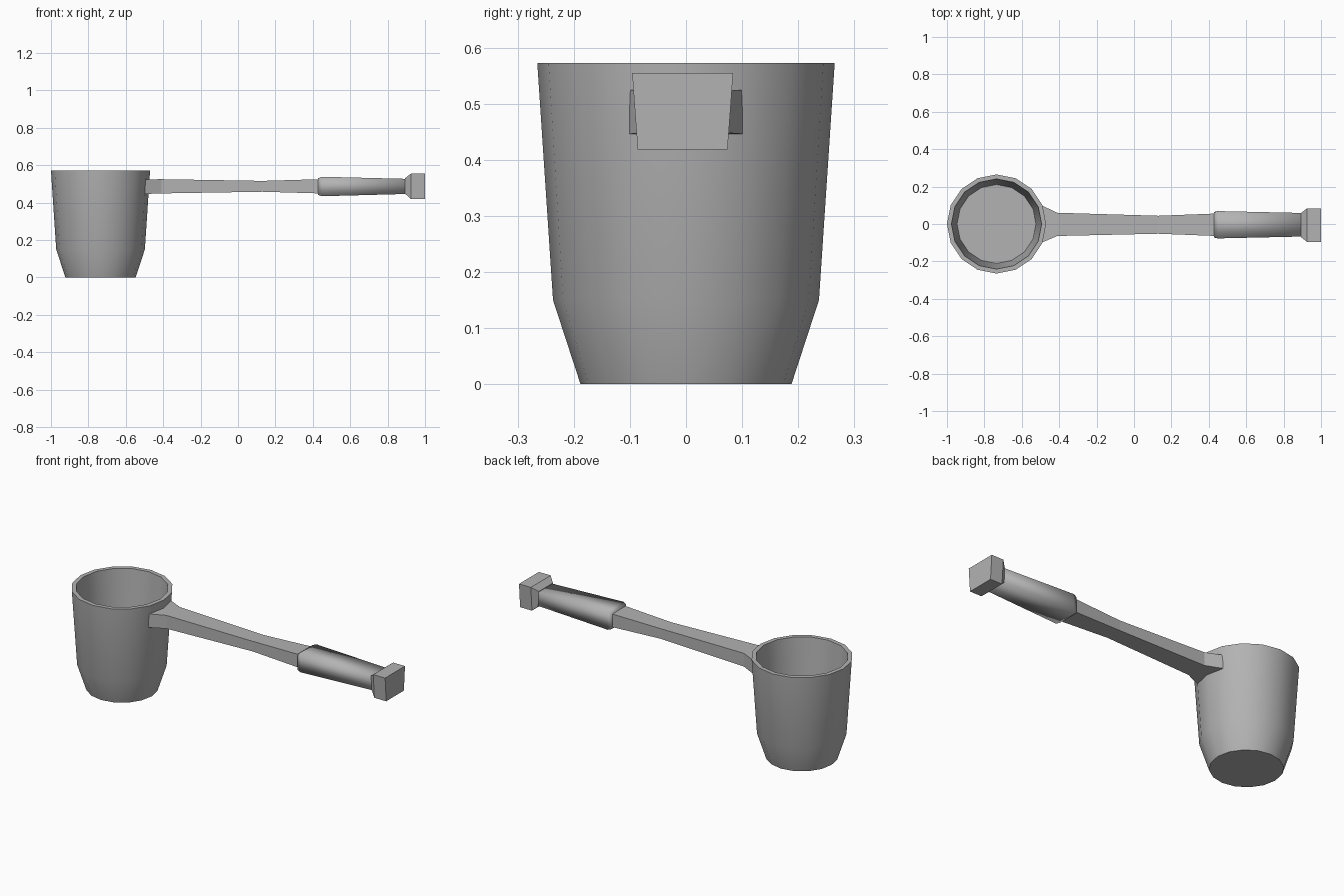
import bpy, math

if "Cube" in bpy.data.objects:
    bpy.data.objects.remove(bpy.data.objects["Cube"])

# Dark iron grey shared by all parts
iron = bpy.data.materials.new("dark_grey")
iron.diffuse_color = (0.45, 0.45, 0.45, 1)
iron.use_nodes = True
iron.node_tree.nodes["Principled BSDF"].inputs["Base Color"].default_value = iron.diffuse_color

def make(name, verts, faces, angle):
    me = bpy.data.meshes.new(name)
    me.from_pydata(verts, [], faces)
    me.update()
    me.materials.append(iron)
    ob = bpy.data.objects.new(name, me)
    bpy.context.collection.objects.link(ob)
    bpy.ops.object.select_all(action='DESELECT')
    ob.select_set(True)
    bpy.context.view_layer.objects.active = ob
    if angle:
        bpy.ops.object.shade_smooth_by_angle(angle=math.radians(angle))
    return ob

def skin(name, rings, angle=0):
    """Join equal-sized rings with quads and cap both ends."""
    n = len(rings[0])
    verts = [p for r in rings for p in r]
    faces = [tuple(reversed(range(n)))]
    for k in range(len(rings) - 1):
        for i in range(n):
            a, b = k * n + i, k * n + (i + 1) % n
            faces.append((a, b, b + n, a + n))
    faces.append(tuple(range(len(verts) - n, len(verts))))
    return make(name, verts, faces, angle)

def section(x, y_top, y_bottom, z0, z1, yc=-0.004):
    """Four-sided cross-section in the YZ plane."""
    return [(x, yc - y_bottom, z0), (x, yc + y_bottom, z0),
            (x, yc + y_top, z1), (x, yc - y_top, z1)]

# Cup: 16-sided hollow vessel, outside up then inside down to the floor
SIDES, CUP_X = 16, -0.735
profile = [(0.188, 0), (0.237, 0.15), (0.265, 0.572), (0.241, 0.572), (0.211, 0.15)]
rings = [[(CUP_X + r * math.cos(2 * math.pi * i / SIDES),
           r * math.sin(2 * math.pi * i / SIDES), z) for i in range(SIDES)]
         for r, z in profile]
skin("cup", rings, 30)

# Handle: flared root against the cup, slim waist in the middle
skin("handle", [section(-0.497, 0.101, 0.101, 0.446, 0.524, 0),
                section(-0.41, 0.062, 0.062, 0.449, 0.525, -0.002),
                section(0.13, 0.048, 0.048, 0.458, 0.516),
                section(0.44, 0.06, 0.06, 0.449, 0.525)])

# Grip: thicker, softly shaded sleeve tapering towards the end
grip = skin("grip", [section(0.428, 0.066, 0.068, 0.441, 0.53),
                     section(0.448, 0.073, 0.073, 0.434, 0.538),
                     section(0.897, 0.063, 0.061, 0.446, 0.527)], 100)

# End cap: widened block with a slightly narrower underside
skin("end_cap", [section(0.893, 0.064, 0.06, 0.448, 0.53, -0.006),
                 section(0.925, 0.09, 0.08, 0.418, 0.555, -0.006),
                 section(1.0, 0.09, 0.08, 0.418, 0.555, -0.006)])
